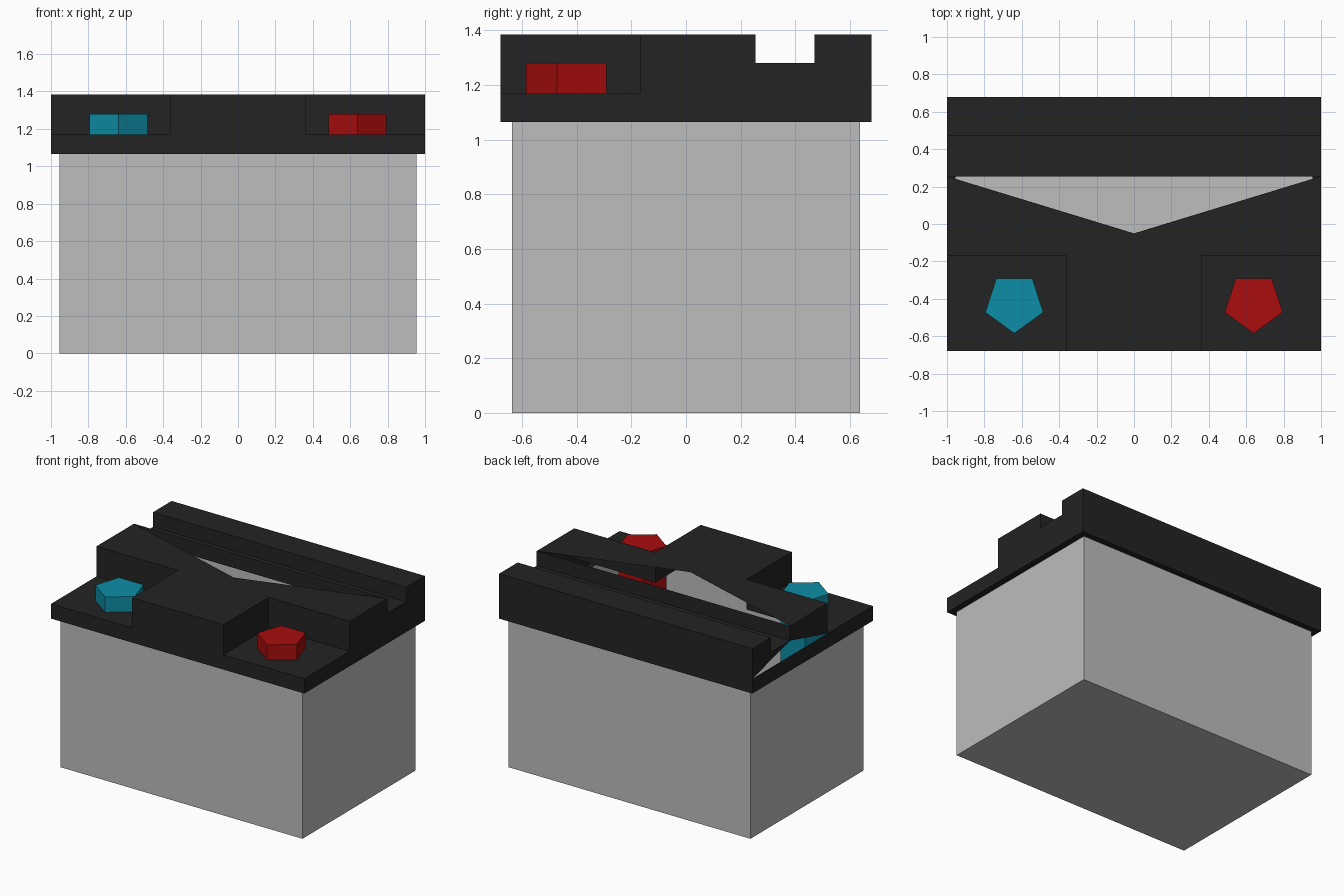
import bpy, bmesh, math

if "Cube" in bpy.data.objects:
    bpy.data.objects.remove(bpy.data.objects["Cube"], do_unlink=True)


def material(name, rgb):
    m = bpy.data.materials.new(name)
    m.use_nodes = True
    m.diffuse_color = (*rgb, 1)
    m.node_tree.nodes["Principled BSDF"].inputs["Base Color"].default_value = (*rgb, 1)
    return m


BLACK = material("black plastic", (0.017, 0.017, 0.017))
GREY = material("grey casing", (0.51, 0.51, 0.51))
RED = material("red terminal", (0.40, 0.004, 0.004))
BLUE = material("blue terminal", (0.004, 0.27, 0.385))


def finish(bm, name, mat):
    bmesh.ops.remove_doubles(bm, verts=bm.verts, dist=1e-4)
    bmesh.ops.recalc_face_normals(bm, faces=bm.faces)
    me = bpy.data.meshes.new(name)
    bm.to_mesh(me)
    bm.free()
    me.materials.append(mat)
    ob = bpy.data.objects.new(name, me)
    bpy.context.collection.objects.link(ob)
    return ob


# Main dimensions
X, Y = 1.0, 0.68            # lid half size
BX, BY = 0.955, 0.637       # casing half size
Z0, Z1, Z2, Z3 = 1.065, 1.17, 1.28, 1.385   # lid bottom, ledge, channel floor, top
CX, CY = 0.36, -0.168       # terminal recess corner
G0, G1 = 0.255, 0.47        # channel front and back

# Casing: box open at the top, under the lid
bm = bmesh.new()
bmesh.ops.create_cube(bm, size=1)
for v in bm.verts:
    v.co.x *= 2 * BX
    v.co.y *= 2 * BY
    v.co.z = 0 if v.co.z < 0 else Z0 + 0.005
bmesh.ops.delete(bm, geom=[f for f in bm.faces if f.calc_center_median().z > 1], context='FACES')
finish(bm, "casing", GREY)

# Lid: thin shell
bm = bmesh.new()


def face(pts):
    bm.faces.new([bm.verts.new(p) for p in pts])


def strip(a, b):
    """Face across the full width between two (y, z) points."""
    face([(-X, *a), (X, *a), (X, *b), (-X, *b)])


def side(x, pts):
    face([(x, y, z) for y, z in pts])


# channel, rear bar and back wall
rear = [(G0, Z3), (G0, Z2), (G1, Z2), (G1, Z3), (Y, Z3), (Y, Z0)]
for a, b in zip(rear, rear[1:]):
    strip(a, b)

# top deck with its V-shaped opening, and front wall
face([(x, y, Z3) for x, y in [(-X, G0), (-X, CY), (-CX, CY), (-CX, -Y), (CX, -Y),
                              (CX, CY), (X, CY), (X, G0), (0, -0.05)]])
face([(x, -Y, z) for x, z in [(-X, Z0), (X, Z0), (X, Z1), (CX, Z1),
                              (CX, Z3), (-CX, Z3), (-CX, Z1), (-X, Z1)]])

# terminal recesses and underside rim, mirrored
for s in (-1, 1):
    face([(s * CX, -Y, Z1), (s * X, -Y, Z1), (s * X, CY, Z1), (s * CX, CY, Z1)])
    face([(s * CX, CY, Z1), (s * X, CY, Z1), (s * X, CY, Z3), (s * CX, CY, Z3)])
    face([(s * CX, -Y, Z1), (s * CX, CY, Z1), (s * CX, CY, Z3), (s * CX, -Y, Z3)])
    face([(s * X, -Y, Z0), (s * X, Y, Z0), (s * BX, BY, Z0), (s * BX, -BY, Z0)])
    face([(-X, s * Y, Z0), (X, s * Y, Z0), (BX, s * BY, Z0), (-BX, s * BY, Z0)])

# closed side wall
side(X, [(Y, Z0), (-Y, Z0), (-Y, Z1), (CY, Z1), (CY, Z3)] + rear[:5])
# side wall with a triangular opening
side(-X, [(Y, Z0), (-Y, Z0), (-Y, Z1), (CY, Z1), (Y, Z1)])
side(-X, [(CY, Z1), (CY, Z3), (G0, Z3), (G0, Z2)])
side(-X, [(Y, Z1), (G0, Z2), (G1, Z2), (G1, Z3), (Y, Z3)])
finish(bm, "lid", BLACK)

# Terminals: five-sided posts reaching down into the casing
for name, x, mat in (("blue_terminal", -0.64, BLUE), ("red_terminal", 0.64, RED)):
    bm = bmesh.new()
    ring = [bm.verts.new((x + 0.163 * math.cos(a), -0.422 + 0.163 * math.sin(a), 0.7))
            for a in (math.radians(-90 + 72 * i) for i in range(5))]
    base = bm.faces.new(ring)
    bmesh.ops.solidify(bm, geom=[], thickness=0)
    out = bmesh.ops.extrude_face_region(bm, geom=[base], use_keep_orig=True)
    for v in out["geom"]:
        if isinstance(v, bmesh.types.BMVert):
            v.co.z = Z2
    finish(bm, name, mat)
